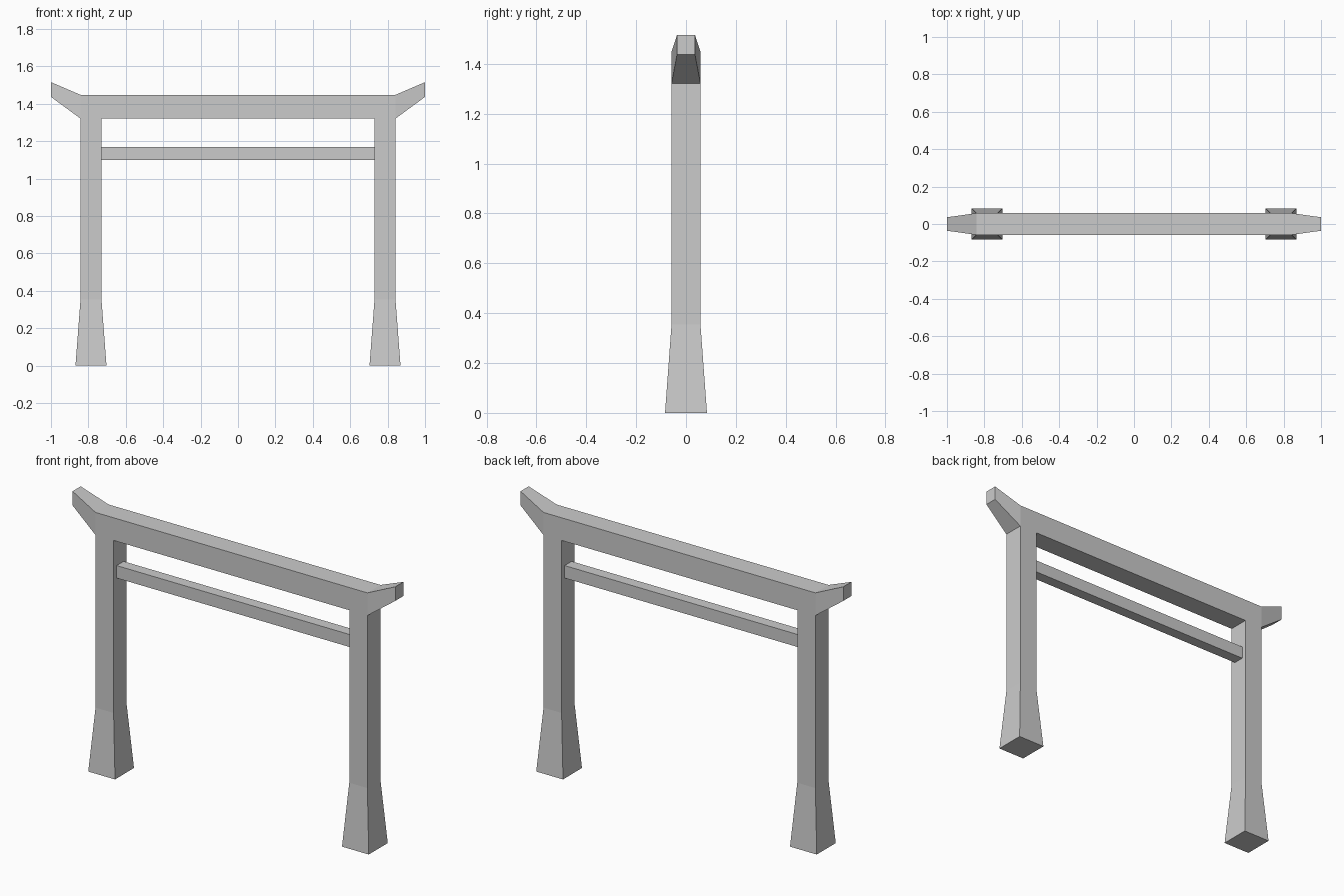
import bpy, bmesh
from mathutils import Vector

cube = bpy.data.objects.get("Cube")
if cube:
    bpy.data.objects.remove(cube)

stone = bpy.data.materials.new("stone_grey")
stone.use_nodes = True
grey = (0.6, 0.6, 0.6, 1)
stone.diffuse_color = grey
stone.node_tree.nodes["Principled BSDF"].inputs["Base Color"].default_value = grey

INNER, OUTER = 0.73, 0.842      # post faces along x
DEPTH = 0.058                   # half depth of posts and beam
BEAM_LOW, BEAM_TOP = 1.321, 1.448
FLARE_Z = 0.355                 # where the post foot starts to widen


def loft_x(bm, sections):
    """Skin rectangles given as (x, half depth, low z, high z)."""
    rings = [[bm.verts.new((x, y, z)) for y, z in
              ((-d, lo), (d, lo), (d, hi), (-d, hi))]
             for x, d, lo, hi in sections]
    for a, b in zip(rings, rings[1:]):
        for i in range(4):
            j = (i + 1) % 4
            bm.faces.new((a[i], a[j], b[j], b[i]))
    bm.faces.new(rings[0])
    bm.faces.new(rings[-1])
    bmesh.ops.recalc_face_normals(bm, faces=bm.faces)


def extrude_down(bm, face, z):
    """Pull a horizontal face down to height z and return the new end face."""
    new = bmesh.ops.extrude_face_region(bm, geom=[face])["geom"]
    end = next(g for g in new if isinstance(g, bmesh.types.BMFace))
    for v in end.verts:
        v.co.z = z
    if face.is_valid:
        bmesh.ops.delete(bm, geom=[face], context='FACES_ONLY')
    return end


def finish(bm, name):
    bmesh.ops.recalc_face_normals(bm, faces=bm.faces)
    mesh = bpy.data.meshes.new(name)
    bm.to_mesh(mesh)
    bm.free()
    mesh.materials.append(stone)
    obj = bpy.data.objects.new(name, mesh)
    bpy.context.collection.objects.link(obj)


# Top beam with raised, tapered tips
bm = bmesh.new()
half = [(INNER, DEPTH, BEAM_LOW, BEAM_TOP),
        (OUTER, DEPTH, BEAM_LOW, BEAM_TOP),
        (1.0, 0.036, 1.437, 1.516)]
loft_x(bm, [(-x, d, lo, hi) for x, d, lo, hi in reversed(half)] + half)

# Posts grow from the beam's underside and flare at the foot
mid = (INNER + OUTER) / 2
undersides = [f for f in bm.faces if f.normal.z < -0.99
              and abs(abs(f.calc_center_median().x) - mid) < 0.01]
for face in undersides:
    foot = extrude_down(bm, extrude_down(bm, face, FLARE_Z), 0)
    centre = foot.calc_center_median()
    for v in foot.verts:
        side = v.co - centre
        v.co = centre + Vector((side.x * 1.48, side.y * 1.45, 0))
finish(bm, "gate_frame")

# Thin lower rail between the posts
bm = bmesh.new()
loft_x(bm, [(x, 0.031, 1.1, 1.17) for x in (-INNER, INNER)])
finish(bm, "lower_rail")
